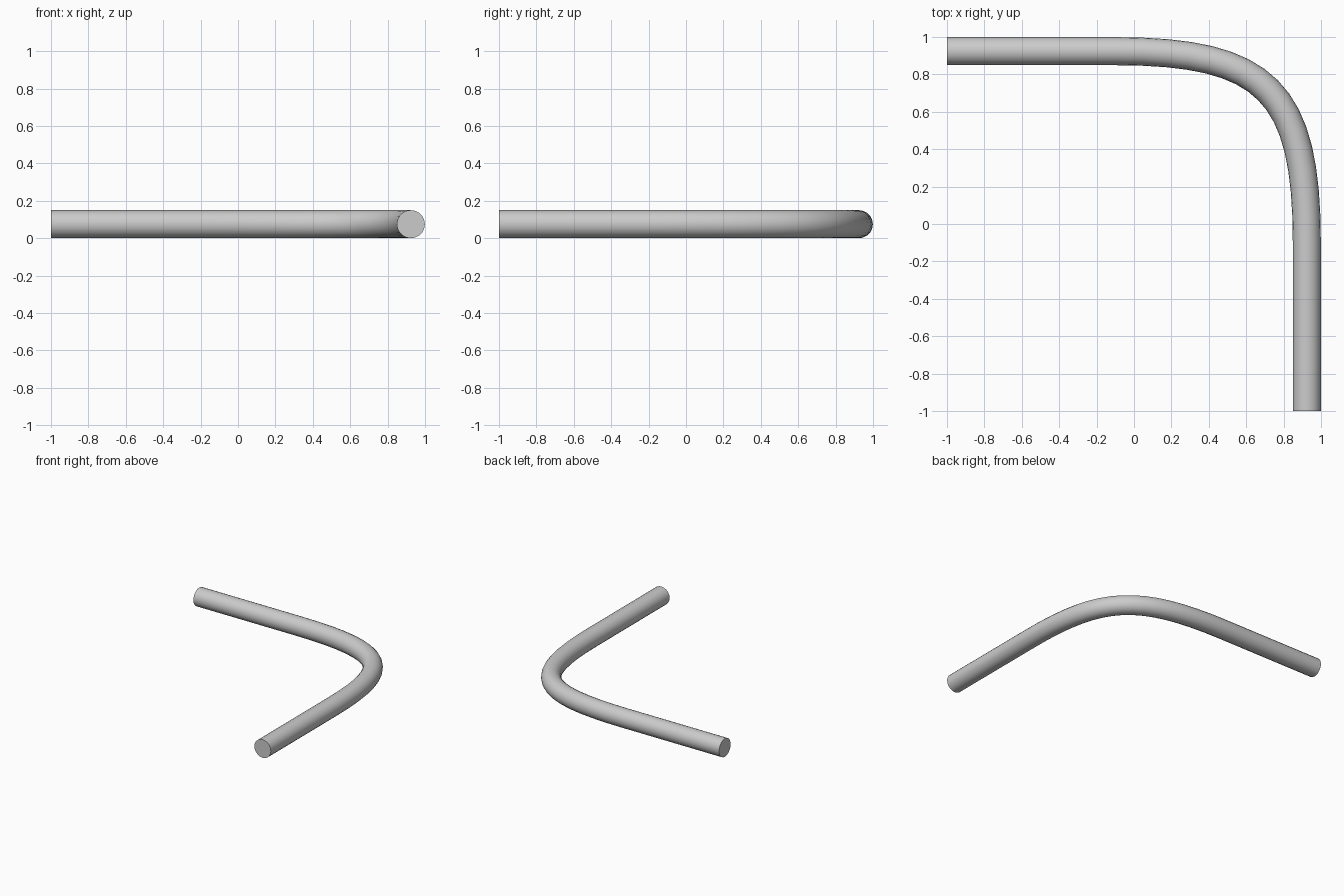
import bpy, math

if "Cube" in bpy.data.objects:
    bpy.data.objects.remove(bpy.data.objects["Cube"])

R = 0.075      # tube radius
C = 0.924      # corner coordinate of the centre line
S = -0.1       # where the bend starts
K = 0.81       # handle length in the bend

# centre line: straight, soft right-angle bend, straight
path = bpy.data.curves.new("bent_tube", "CURVE")
path.dimensions = "3D"
path.resolution_u = 16
path.bevel_depth = R
path.bevel_resolution = 8
path.use_fill_caps = True
sp = path.splines.new("BEZIER")
sp.bezier_points.add(3)
pts = [  # point, left handle, right handle
    ((-1, C), (-1.3, C), (-0.7, C)),
    ((S, C), (S - 0.3, C), (S + K, C)),
    ((C, S), (C, S + K), (C, S - 0.3)),
    ((C, -1), (C, -0.7), (C, -1.3)),
]
for bp, (co, l, r) in zip(sp.bezier_points, pts):
    bp.handle_left_type = bp.handle_right_type = "FREE"
    bp.co, bp.handle_left, bp.handle_right = (*co, R), (*l, R), (*r, R)

tube = bpy.data.objects.new("bent_tube", path)
bpy.context.collection.objects.link(tube)
bpy.context.view_layer.objects.active = tube
tube.select_set(True)
bpy.ops.object.convert(target="MESH")

# weld caps to the tube, keep their rims sharp
tube = bpy.context.object
bpy.ops.object.mode_set(mode="EDIT")
bpy.ops.mesh.select_all(action="SELECT")
bpy.ops.mesh.remove_doubles(threshold=0.0005)
bpy.ops.mesh.normals_make_consistent(inside=False)
bpy.ops.object.mode_set(mode="OBJECT")
bpy.ops.object.shade_smooth_by_angle(angle=math.radians(40))
